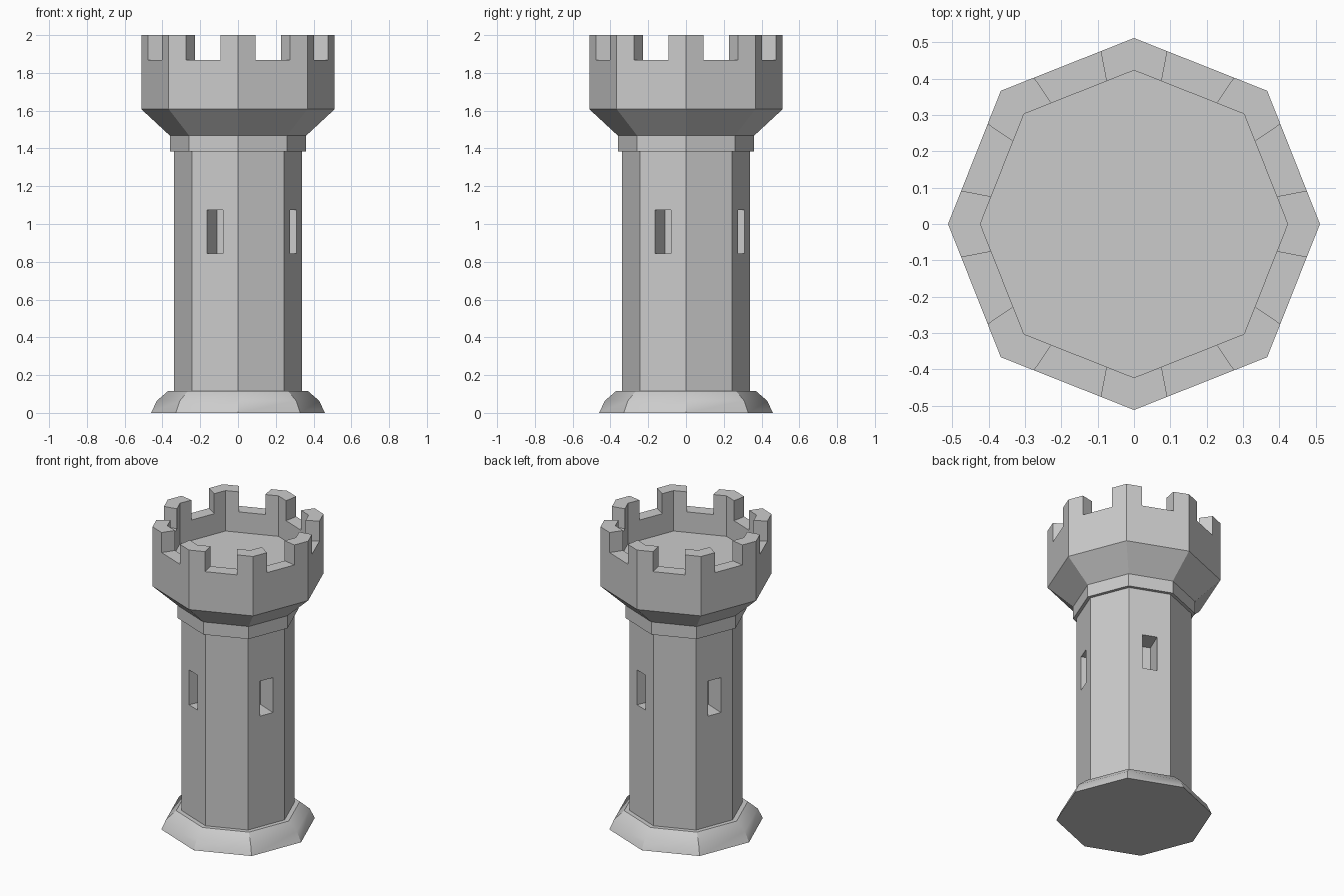
import bpy, bmesh, math
from mathutils import Vector, Matrix

if "Cube" in bpy.data.objects:
    bpy.data.objects.remove(bpy.data.objects["Cube"])


def corner(i, r):
    """Octagon corner; the diagonal corners sit very slightly further out."""
    a = math.radians(45 * i)
    k = r * (1.013 if i % 2 else 1.0)
    return Vector((k * math.cos(a), k * math.sin(a), 0))


def ring(bm, r, z, fractions):
    """Ring of points around the octagon, each side split at the fractions."""
    pts = []
    for i in range(8):
        for t in fractions:
            p = corner(i, r).lerp(corner(i + 1, r), t)
            pts.append(bm.verts.new((p.x, p.y, z)))
    return pts


def stack(bm, profile, fractions=(0,)):
    """Closed solid from (radius, z) rings; returns the side faces per step."""
    rings = [ring(bm, r, z, fractions) for r, z in profile]
    n = len(rings[0])
    steps = [[bm.faces.new((a[i], a[(i + 1) % n], b[(i + 1) % n], b[i]))
              for i in range(n)] for a, b in zip(rings, rings[1:])]
    bm.faces.new(rings[0][::-1])
    bm.faces.new(rings[-1])
    return steps


def finish(bm, name):
    bmesh.ops.recalc_face_normals(bm, faces=bm.faces[:])
    mesh = bpy.data.meshes.new(name)
    bm.to_mesh(mesh)
    bm.free()
    obj = bpy.data.objects.new(name, mesh)
    bpy.context.collection.objects.link(obj)
    return obj


# Flared foot, softly shaded
bm = bmesh.new()
stack(bm, [(0.46, 0), (0.43, 0.064), (0.37, 0.116)])
base = finish(bm, "flared_base")
bpy.context.view_layer.objects.active = base
base.select_set(True)
bpy.ops.object.shade_smooth_by_angle(angle=math.radians(30))

# Octagonal shaft
bm = bmesh.new()
stack(bm, [(0.34, 0.116), (0.34, 1.385)])
shaft = finish(bm, "tower_shaft")

# Window recesses on every second face
bm = bmesh.new()
for k in range(4):
    m = (Matrix.Rotation(math.radians(-22.5 + 90 * k), 4, 'Z')
         @ Matrix.Translation((0.28, 0, 0.96))
         @ Matrix.Diagonal((0.20, 0.092, 0.23, 1)))
    bmesh.ops.create_cube(bm, size=1, matrix=m)
cutter = finish(bm, "window_cutter")
cutter.hide_render = True
cutter.hide_viewport = False
cutter.display_type = 'WIRE'
mod = shaft.modifiers.new("windows", 'BOOLEAN')
mod.object = cutter
mod.operation = 'DIFFERENCE'
mod.solver = 'EXACT'
bpy.context.view_layer.objects.active = shaft
bpy.ops.object.modifier_apply(modifier=mod.name)
bpy.data.objects.remove(cutter)

# Collar under the crown
bm = bmesh.new()
stack(bm, [(0.361, 1.385), (0.361, 1.468)])
finish(bm, "collar")

# Flared crown with sunken deck; merlons rise from the rim at each corner
bm = bmesh.new()
steps = stack(bm, [(0.361, 1.468), (0.512, 1.608), (0.512, 1.868),
                   (0.423, 1.868), (0.423, 1.733)], (0, 0.25, 0.75))
merlons = [f for i, f in enumerate(steps[2]) if i % 3 != 1]
raised = bmesh.ops.extrude_face_region(bm, geom=merlons)["geom"]
bmesh.ops.translate(bm, vec=(0, 0, 0.132),
                    verts=[g for g in raised if isinstance(g, bmesh.types.BMVert)])
old = [f for f in merlons if f.is_valid and abs(f.calc_center_median().z - 1.868) < 1e-4]
bmesh.ops.delete(bm, geom=old, context='FACES')
finish(bm, "battlement_crown")
